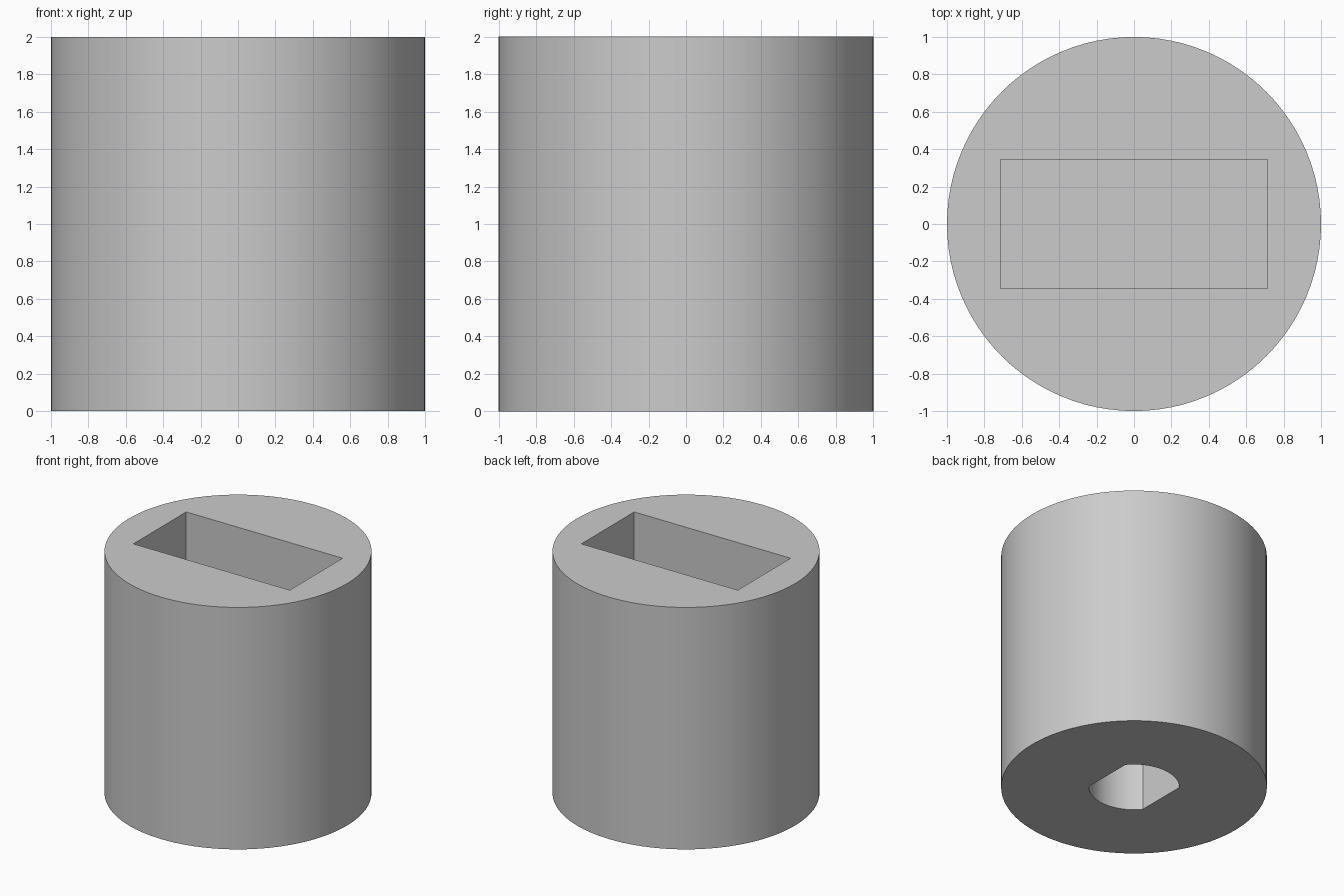
import bpy, bmesh, math

if "Cube" in bpy.data.objects:
    bpy.data.objects.remove(bpy.data.objects["Cube"], do_unlink=True)

RADIUS, HEIGHT, SIDES = 1.0, 2.0, 96
SLOT_X, SLOT_Y, SLOT_DEPTH = 0.715, 0.345, 1.0
BORE_R, BORE_FLAT, BORE_DEPTH = 0.34, 0.265, 0.8

grey = bpy.data.materials.new("plain grey")
grey.use_nodes = True
colour = (0.6, 0.6, 0.6, 1)
grey.diffuse_color = colour
grey.node_tree.nodes["Principled BSDF"].inputs["Base Color"].default_value = colour


def prism(name, outline, z0, z1):
    """Closed upright prism over a counter-clockwise outline."""
    bm = bmesh.new()
    base = bm.faces.new([bm.verts.new((x, y, z0)) for x, y in outline])
    top = bmesh.ops.extrude_face_region(bm, geom=[base], use_keep_orig=True)["geom"]
    for v in top:
        if isinstance(v, bmesh.types.BMVert):
            v.co.z = z1
    bmesh.ops.recalc_face_normals(bm, faces=bm.faces)
    mesh = bpy.data.meshes.new(name)
    bm.to_mesh(mesh)
    bm.free()
    mesh.materials.append(grey)
    obj = bpy.data.objects.new(name, mesh)
    bpy.context.collection.objects.link(obj)
    return obj


def arc(radius, start, end, steps):
    angles = [start + (end - start) * i / steps for i in range(steps + 1)]
    return [(radius * math.cos(a), radius * math.sin(a)) for a in angles]


# Round body
body = prism("round_body", arc(RADIUS, 0, math.tau, SIDES)[:-1], 0, HEIGHT)

# Rectangular slot in the top
rectangle = [(-SLOT_X, -SLOT_Y), (SLOT_X, -SLOT_Y), (SLOT_X, SLOT_Y), (-SLOT_X, SLOT_Y)]
slot = prism("slot_cutter", rectangle, HEIGHT - SLOT_DEPTH, HEIGHT + 0.1)

# Round shaft bore with two flats in the bottom
a = math.acos(BORE_FLAT / BORE_R)
outline = arc(BORE_R, a, math.pi - a, 24) + arc(BORE_R, math.pi + a, math.tau - a, 24)
bore = prism("shaft_bore_cutter", outline, -0.1, BORE_DEPTH)

for cutter in (slot, bore):
    cut = body.modifiers.new(cutter.name, "BOOLEAN")
    cut.operation = "DIFFERENCE"
    cut.solver = "EXACT"
    cut.object = cutter

# Apply the cuts, then drop the cutters
bpy.context.view_layer.objects.active = body
body.select_set(True)
for name in [m.name for m in body.modifiers]:
    bpy.ops.object.modifier_apply(modifier=name)
for cutter in (slot, bore):
    bpy.data.objects.remove(cutter, do_unlink=True)
bpy.ops.object.shade_smooth_by_angle(angle=math.radians(30))
